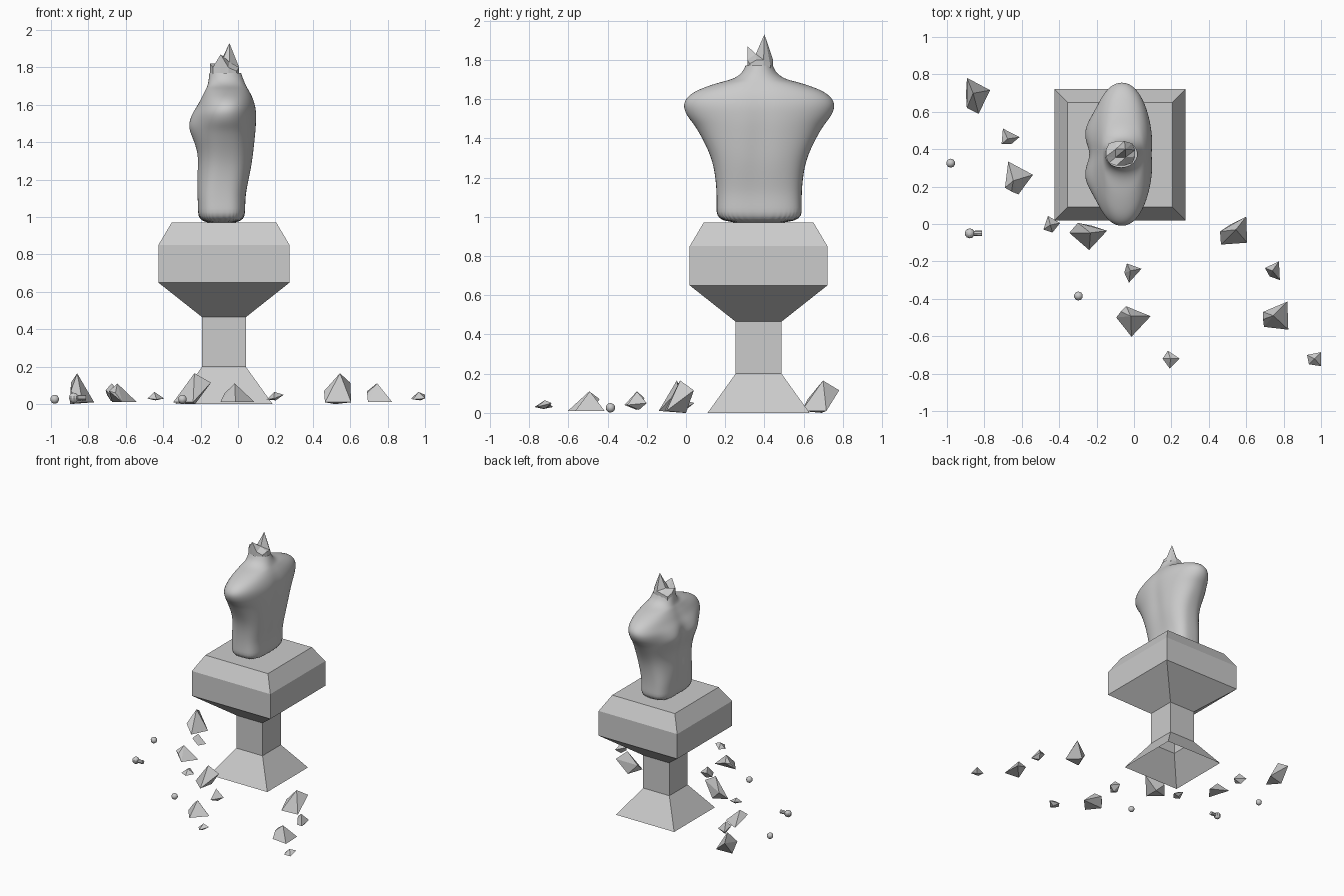
import bpy, bmesh, math
from mathutils import Matrix, Vector

if "Cube" in bpy.data.objects:
    bpy.data.objects.remove(bpy.data.objects["Cube"])

CX, CY = -0.075, 0.37


def finish(bm, name, smooth=False):
    bmesh.ops.recalc_face_normals(bm, faces=bm.faces)
    me = bpy.data.meshes.new(name)
    bm.to_mesh(me)
    bm.free()
    for p in me.polygons:
        p.use_smooth = smooth
    ob = bpy.data.objects.new(name, me)
    bpy.context.collection.objects.link(ob)
    return ob


def loft(bm, rings):
    rows = [[bm.verts.new(co) for co in r] for r in rings]
    for a, b in zip(rows, rows[1:]):
        n = len(a)
        for i in range(n):
            bm.faces.new((a[i], a[(i + 1) % n], b[(i + 1) % n], b[i]))
    return rows


# pedestal: square profile, open underneath
bm = bmesh.new()
prof = [(0.26, 0), (0.117, 0.2), (0.117, 0.465), (0.351, 0.65), (0.351, 0.85), (0.28, 0.97)]
rows = loft(bm, [[(CX + sx * h, CY + sy * h, z)
                  for sx, sy in ((-1, -1), (1, -1), (1, 1), (-1, 1))] for h, z in prof])
bm.faces.new(rows[-1])
finish(bm, "pedestal")

# torso: stacked cross-sections (z, chest x, back x, half width, squareness)
sections = [
    (0.96, -0.215, 0.037, 0.22, 3.2), (1.05, -0.217, 0.04, 0.217, 3.2),
    (1.12, -0.222, 0.042, 0.217, 3.1), (1.20, -0.218, 0.06, 0.223, 2.9),
    (1.28, -0.215, 0.077, 0.238, 2.7), (1.35, -0.22, 0.087, 0.265, 2.5),
    (1.42, -0.235, 0.095, 0.302, 2.3), (1.47, -0.24, 0.1, 0.332, 2.2),
    (1.51, -0.24, 0.102, 0.367, 2.1), (1.56, -0.235, 0.102, 0.389, 2.1),
    (1.60, -0.215, 0.095, 0.378, 2.1), (1.635, -0.20, 0.083, 0.338, 2.1),
    (1.66, -0.187, 0.071, 0.28, 2.1), (1.685, -0.175, 0.056, 0.205, 2.1),
    (1.70, -0.167, 0.047, 0.135, 2.0), (1.73, -0.16, 0.033, 0.088, 2.0),
    (1.77, -0.155, 0.018, 0.07, 2.0),
]


def gauss(d, w):
    return math.exp(-(d / w) ** 2)


def section_ring(z, x0, x1, w, e, n=40):
    pts = []
    cx, hx = (x0 + x1) / 2, (x1 - x0) / 2
    for i in range(n):
        a = 2 * math.pi * i / n
        c, s = math.cos(a), math.sin(a)
        x = cx + hx * math.copysign(abs(c) ** (2 / e), c)
        y = w * math.copysign(abs(s) ** (2 / e), s)
        front, back = max(0, -c), max(0, c)
        # chest muscles, breastbone and belly groove, belly ripples, spine
        x -= front * 0.038 * gauss(abs(y) - 0.13, 0.09) * gauss(z - 1.49, 0.075)
        x += front * 0.018 * gauss(y, 0.035) * gauss(z - 1.35, 0.28)
        x -= front * 0.007 * math.cos((z - 1.19) * 60) * gauss(abs(y) - 0.07, 0.06) * gauss(z - 1.17, 0.13)
        x -= back * 0.012 * gauss(y, 0.05) * gauss(z - 1.4, 0.25)
        pts.append((x, CY + 0.003 + y, z))
    return pts


bm = bmesh.new()
rows = loft(bm, [section_ring(*s) for s in sections])
bm.faces.new(rows[0])
torso = finish(bm, "torso", True)
sub = torso.modifiers.new("smooth", 'SUBSURF')
sub.levels = sub.render_levels = 2

# broken neck: jagged flat-faced grid with a skirt
heights = [(1.80, 1.82, 1.79, 1.77), (1.87, 1.80, 1.82, 1.79),
           (1.80, 1.83, 1.93, 1.80), (1.78, 1.80, 1.80, 1.77)]
bm = bmesh.new()
grid = []
for i, row in enumerate(heights):
    u = -1 + 2 * i / 3
    grid.append([])
    for j, z in enumerate(row):
        v = -1 + 2 * j / 3
        grid[-1].append(bm.verts.new((-0.072 + 0.08 * u * math.sqrt(1 - v * v / 2.6),
                                      0.378 + 0.067 * v * math.sqrt(1 - u * u / 2.6), z)))
for i in range(3):
    for j in range(3):
        a, b, c, d = grid[i][j], grid[i + 1][j], grid[i + 1][j + 1], grid[i][j + 1]
        bm.faces.new((a, b, c))
        bm.faces.new((a, c, d))
rim = [e for e in bm.edges if e.is_boundary]
ext = bmesh.ops.extrude_edge_only(bm, edges=rim)
for v in ext["geom"]:
    if isinstance(v, bmesh.types.BMVert):
        v.co.z = 1.72
finish(bm, "broken_neck")

# rubble: four angular shards, repeated in three turned groups
shards = {
    "large_chunk": [(-.07, -.08, .01), (-.075, -.01, .07), (.07, -.07, .01),
                    (.065, .07, .115), (.01, 0, .165), (-.015, .03, 0)],
    "small_chunk": [(.035, .05, .05), (-.04, .015, .075), (-.015, -.03, .03),
                    (.04, -.05, .04), (0, 0, .11), (.01, .01, .015)],
    "flat_chunk": [(-.065, -.02, .06), (-.01, 0, .11), (.065, .075, .01),
                   (.07, -.075, .01), (-.06, -.06, .01), (-.065, .02, .07)],
    "chip": [(.035, .035, .05), (-.04, .02, .03), (-.03, -.03, .025),
             (.035, -.04, .03), (0, 0, .065), (.01, 0, .02)],
}
groups = [
    (60, [(-.865, .69), (-.675, .455), (-.64, .24), (-.447, -.005)]),
    (-45, [(-.24, -.04), (-.02, -.25), (-.01, -.5), (.195, -.72)]),
    (0, [(.535, -.03), (.74, -.25), (.755, -.49), (.965, -.72)]),
]
for g, (turn, places) in enumerate(groups):
    for (name, pts), (x, y) in zip(shards.items(), places):
        m = Matrix.Translation((x, y, 0)) @ Matrix.Rotation(math.radians(turn), 4, 'Z')
        bm = bmesh.new()
        vs = [bm.verts.new(m @ Vector(p)) for p in pts]
        bmesh.ops.convex_hull(bm, input=vs)
        finish(bm, f"{name}_{g + 1}")

# pebbles and a small pin-shaped fragment
for k, (x, y) in enumerate([(-.98, .325), (-.297, -.385)]):
    bm = bmesh.new()
    bmesh.ops.create_uvsphere(bm, u_segments=10, v_segments=8, radius=0.024,
                              matrix=Matrix.Translation((x, y, 0.026)))
    finish(bm, f"pebble_{k + 1}", True)
bm = bmesh.new()
bmesh.ops.create_uvsphere(bm, u_segments=10, v_segments=8, radius=0.027,
                          matrix=Matrix.Translation((-.878, -.05, 0.034)))
bmesh.ops.create_cone(bm, cap_ends=True, segments=8, radius1=0.013, radius2=0.015, depth=0.07,
                      matrix=Matrix.Translation((-.848, -.05, 0.034)) @ Matrix.Rotation(math.pi / 2, 4, 'Y'))
finish(bm, "pin_fragment")
